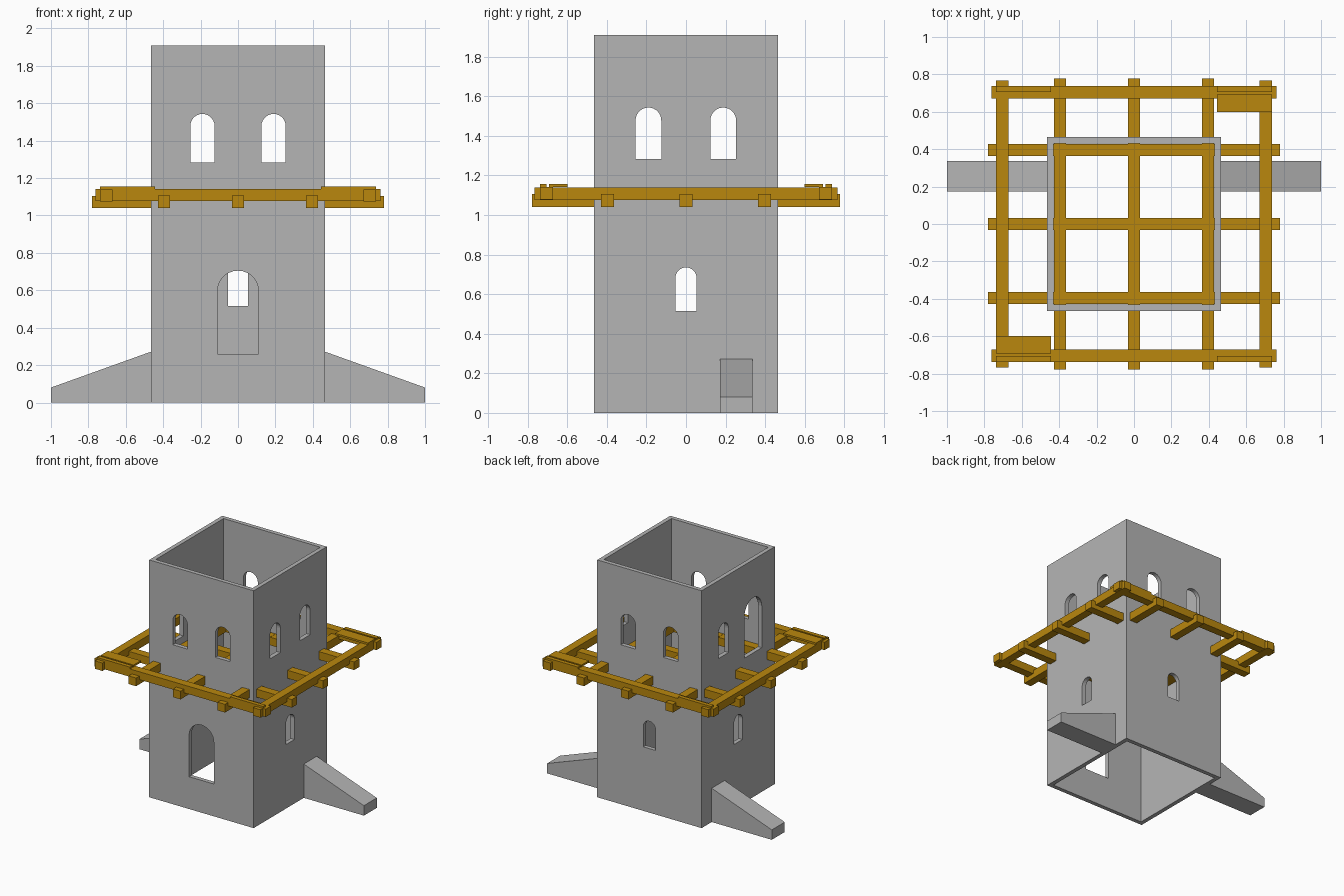
import bpy, bmesh, math
from mathutils import Vector

if "Cube" in bpy.data.objects:
    bpy.data.objects.remove(bpy.data.objects["Cube"])


def material(name, rgb):
    m = bpy.data.materials.new(name)
    m.diffuse_color = (*rgb, 1)
    m.use_nodes = True
    m.node_tree.nodes["Principled BSDF"].inputs["Base Color"].default_value = m.diffuse_color
    return m


STONE = material("grey stone", (0.46, 0.46, 0.46))
WOOD = material("golden wood", (0.49, 0.245, 0.004))


def prism(name, profile, axis, a, b, mat):
    """Extrude a (u, z) profile along x or y from a to b."""
    bm = bmesh.new()
    place = (lambda u, z, d: (d, u, z)) if axis == 'x' else (lambda u, z, d: (u, d, z))
    face = bm.faces.new([bm.verts.new(place(u, z, a)) for u, z in profile])
    new = bmesh.ops.extrude_face_region(bm, geom=[face])["geom"]
    step = Vector((b - a, 0, 0) if axis == 'x' else (0, b - a, 0))
    bmesh.ops.translate(bm, verts=[v for v in new if isinstance(v, bmesh.types.BMVert)], vec=step)
    bmesh.ops.recalc_face_normals(bm, faces=bm.faces)
    me = bpy.data.meshes.new(name)
    bm.to_mesh(me)
    bm.free()
    me.materials.append(mat)
    ob = bpy.data.objects.new(name, me)
    bpy.context.collection.objects.link(ob)
    return ob


def box(name, x0, x1, y0, y1, z0, z1, mat):
    return prism(name, [(x0, z0), (x1, z0), (x1, z1), (x0, z1)], 'y', y0, y1, mat)


def arch(c, half, z0, z1, n=14):
    """Round-topped opening outline."""
    spring = z1 - half
    return [(c - half, z0), (c + half, z0)] + [
        (c + half * math.cos(math.pi * i / n), spring + half * math.sin(math.pi * i / n))
        for i in range(n + 1)]


# Tower shell, hollow and open at both ends
W, T, H = 0.465, 0.034, 1.91
tower = box("tower_walls", -W, W, -W, W, 0, H, STONE)


def cut(cutter):
    cutter.hide_render = True
    cutter.hide_viewport = True
    cutter.display_type = 'WIRE'
    mod = tower.modifiers.new(cutter.name, 'BOOLEAN')
    mod.operation = 'DIFFERENCE'
    mod.solver = 'EXACT'
    mod.object = cutter


I = W - T
cut(box("interior_cutter", -I, I, -I, I, -0.1, H + 0.1, STONE))

# Arched openings: (name, axis, start, end, centre, half width, sill, top)
for name, axis, a, b, c, half, z0, z1 in [
    ("front_door", 'y', -0.6, 0, 0, 0.11, 0.26, 0.705),
    ("back_low_window", 'y', 0, 0.6, 0, 0.054, 0.515, 0.735),
    ("side_low_windows", 'x', -0.6, 0.6, 0, 0.054, 0.515, 0.735),
    ("upper_windows_left", 'y', -0.6, 0.6, -0.19, 0.065, 1.283, 1.543),
    ("upper_windows_right", 'y', -0.6, 0.6, 0.19, 0.065, 1.283, 1.543),
    ("side_back_windows", 'x', -0.6, 0.6, 0.188, 0.065, 1.283, 1.543),
    ("right_front_window", 'x', 0, 0.6, -0.19, 0.065, 1.283, 1.543),
    ("gallery_door", 'x', -0.6, 0, -0.19, 0.11, 1.16, 1.605),
]:
    cut(prism(name + "_cutter", arch(c, half, z0, z1), axis, a, b, STONE))

# Sloping buttresses on both sides
for s, side in ((-1, "left"), (1, "right")):
    prism("buttress_" + side, [(s * W, 0), (s, 0), (s, 0.08), (s * W, 0.272)],
          'y', 0.173, 0.337, STONE)

# Gallery joists crossing through the tower both ways
R = 0.033
for i, c in enumerate((-0.396, 0, 0.396)):
    box(f"joist_along_x_{i}", -0.78, 0.78, c - R, c + R, 1.04, 1.105, WOOD)
    box(f"joist_along_y_{i}", c - R, c + R, -0.778, 0.778, 1.04, 1.106, WOOD)

# Outer ring beams and the short boards left at the corners
for s, side in ((-1, "minus"), (1, "plus")):
    c = s * 0.704
    box("ring_beam_x_" + side, -0.763, 0.763, c - R, c + R, 1.078, 1.141, WOOD)
    box("ring_beam_y_" + side, c - R, c + R, -0.766, 0.766, 1.076, 1.14, WOOD)
    for t, end in ((-1, "left"), (1, "right")):
        x0, x1 = sorted((t * 0.445, t * 0.738))
        y0, y1 = sorted((s * 0.705, s * 0.737))
        box(f"edge_board_{side}_{end}", x0, x1, y0, y1, 1.141, 1.156, WOOD)
    x0, x1 = sorted((s * 0.445, s * 0.738))
    y0, y1 = sorted((s * 0.6, s * 0.692))
    box("wide_board_" + side, x0, x1, y0, y1, 1.141, 1.156, WOOD)
